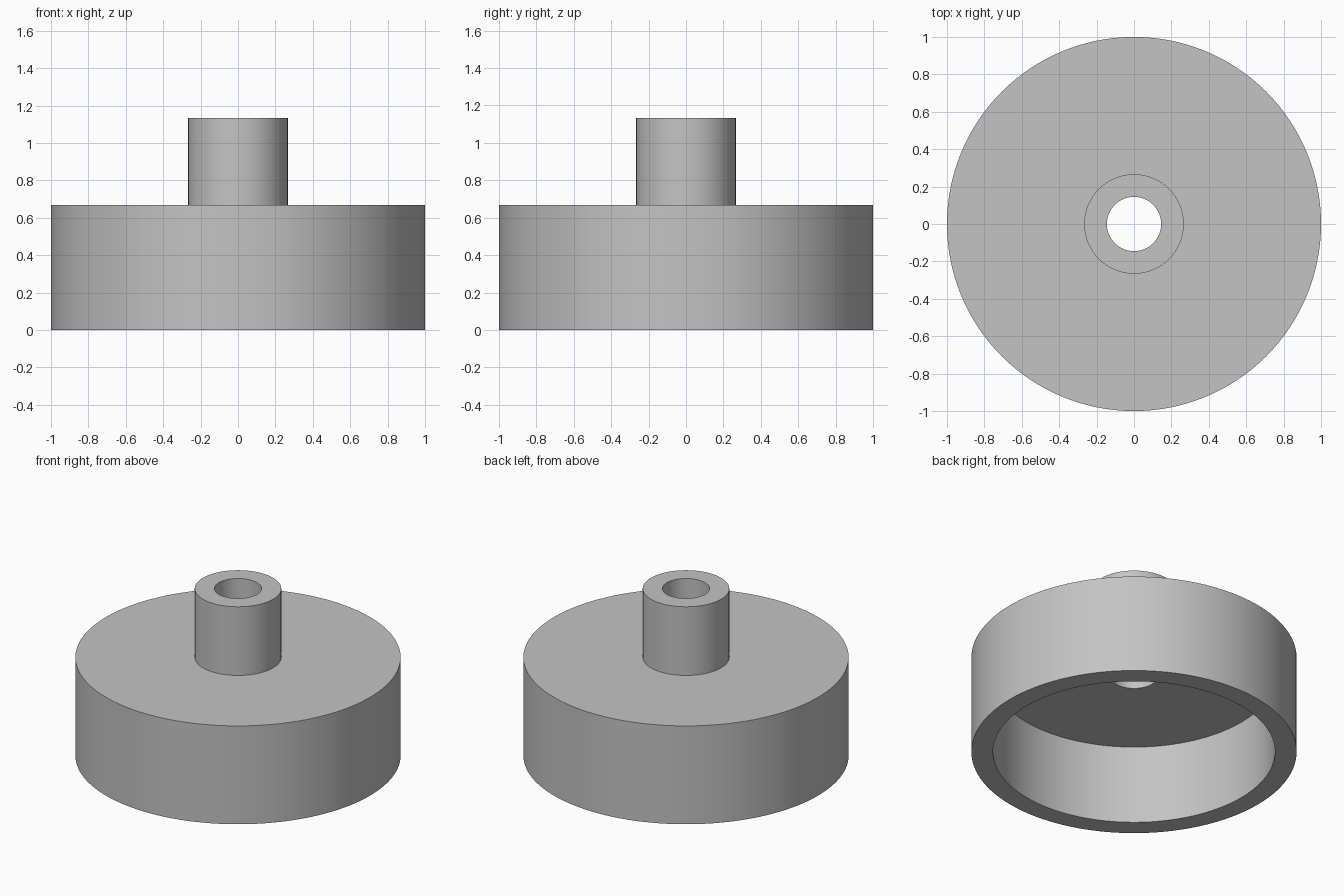
import bpy
import bmesh
import math

cube = bpy.data.objects.get("Cube")
if cube:
    bpy.data.objects.remove(cube, do_unlink=True)

# Single flat grey
grey = bpy.data.materials.new("plain grey")
grey.use_nodes = True
colour = (0.55, 0.55, 0.55, 1.0)
grey.diffuse_color = colour
grey.node_tree.nodes["Principled BSDF"].inputs["Base Color"].default_value = colour


def lathe(name, profile, segments=128):
    """Revolve a closed (radius, height) outline around the z axis."""
    bm = bmesh.new()
    rings = []
    for i in range(segments):
        a = 2 * math.pi * i / segments
        rings.append([bm.verts.new((r * math.cos(a), r * math.sin(a), z)) for r, z in profile])
    count = len(profile)
    for i, ring in enumerate(rings):
        following = rings[(i + 1) % segments]
        for j in range(count):
            k = (j + 1) % count
            bm.faces.new((ring[j], following[j], following[k], ring[k]))
    bmesh.ops.recalc_face_normals(bm, faces=bm.faces)
    mesh = bpy.data.meshes.new(name)
    bm.to_mesh(mesh)
    bm.free()
    mesh.materials.append(grey)
    obj = bpy.data.objects.new(name, mesh)
    bpy.context.collection.objects.link(obj)
    bpy.ops.object.select_all(action="DESELECT")
    obj.select_set(True)
    bpy.context.view_layer.objects.active = obj
    bpy.ops.object.shade_smooth_by_angle(angle=math.radians(30))
    return obj


# Hollow cap, open below, with a bored hub rising from its top plate
outer, wall = 1.0, 0.133
cap_top, hub_top = 0.667, 1.133
hub, bore = 0.266, 0.145
ceiling = cap_top - wall

lathe("cap_with_hub", [
    (outer, 0), (outer, cap_top),
    (hub, cap_top), (hub, hub_top),
    (bore, hub_top), (bore, ceiling),
    (outer - wall, ceiling), (outer - wall, 0),
])
